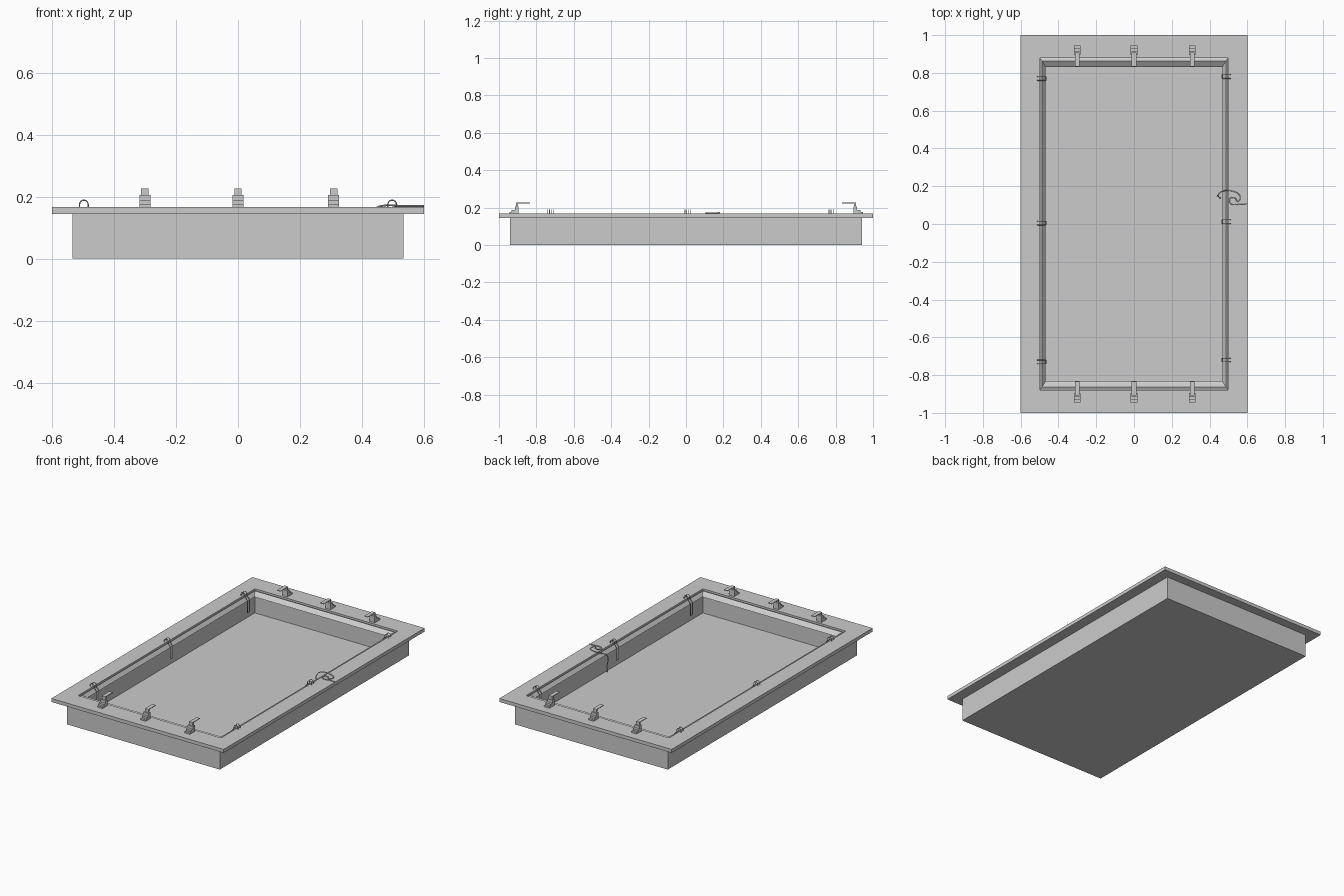
import bpy, bmesh, math

if "Cube" in bpy.data.objects:
    bpy.data.objects.remove(bpy.data.objects["Cube"])

TOP = 0.167


def finish(name, bm):
    bmesh.ops.recalc_face_normals(bm, faces=bm.faces)
    me = bpy.data.meshes.new(name)
    bm.to_mesh(me)
    bm.free()
    ob = bpy.data.objects.new(name, me)
    bpy.context.collection.objects.link(ob)
    return ob


def ring_shell(name, sections, cap=False, loop=False):
    """Stack of rectangles (half x, half y, z) joined by quads."""
    bm = bmesh.new()
    rings = [[bm.verts.new((sx * hx, sy * hy, z))
              for sx, sy in ((-1, -1), (1, -1), (1, 1), (-1, 1))]
             for hx, hy, z in sections]
    pairs = list(zip(rings, rings[1:]))
    if loop:
        pairs.append((rings[-1], rings[0]))
    for a, b in pairs:
        for i in range(4):
            j = (i + 1) % 4
            bm.faces.new((a[i], a[j], b[j], b[i]))
    if cap:
        bm.faces.new(rings[0])
        bm.faces.new(rings[-1])
    return finish(name, bm)


def prism(name, profile, x, half_w, side):
    """Extrude a (y, z) profile across x; side flips it to the other end."""
    bm = bmesh.new()
    f = bm.faces.new([bm.verts.new((x - half_w, side * y, z)) for y, z in profile])
    ext = bmesh.ops.extrude_face_region(bm, geom=[f])
    bmesh.ops.translate(bm, vec=(2 * half_w, 0, 0),
                        verts=[v for v in ext['geom'] if isinstance(v, bmesh.types.BMVert)])
    return finish(name, bm)


def wire(name, pts, radius, smooth=False):
    cu = bpy.data.curves.new(name, 'CURVE')
    cu.dimensions = '3D'
    cu.bevel_depth = radius
    cu.bevel_resolution = 1
    cu.use_fill_caps = True
    cu.resolution_u = 5
    if smooth:
        sp = cu.splines.new('BEZIER')
        sp.bezier_points.add(len(pts) - 1)
        for bp, p in zip(sp.bezier_points, pts):
            bp.co = p
            bp.handle_left_type = bp.handle_right_type = 'AUTO'
    else:
        sp = cu.splines.new('POLY')
        sp.points.add(len(pts) - 1)
        for sp_pt, p in zip(sp.points, pts):
            sp_pt.co = (*p, 1)
    ob = bpy.data.objects.new(name, cu)
    bpy.context.collection.objects.link(ob)
    return ob


# tray with wide flange
ring_shell("tray", [(0.533, 0.942, 0), (0.533, 0.942, 0.145), (0.6, 1, 0.145),
                    (0.6, 1, TOP), (0.498, 0.88, TOP), (0.498, 0.88, 0.015)], cap=True)

# bevelled lip around the inside of the opening
ring_shell("inner_lip", [(0.498, 0.88, 0.155), (0.486, 0.862, 0.164),
                         (0.468, 0.832, 0.142), (0.498, 0.88, 0.138)], loop=True)

# stepped clips with thin tongues at both short ends
base = [(0.895, TOP), (0.945, TOP), (0.945, 0.176), (0.932, 0.176), (0.932, 0.188),
        (0.915, 0.188), (0.915, 0.206), (0.895, 0.206)]
tongue = [(0.897, 0.204), (0.909, 0.204), (0.909, 0.226), (0.835, 0.226),
          (0.835, 0.222), (0.897, 0.222)]
for side in (-1, 1):
    for x in (-0.3, 0, 0.308):
        prism("clip_base", base, x, 0.018, side)
        prism("clip_tongue", tongue, x, 0.012, side)

# double-wire hooks over the long inner edges
for side, ys in ((-1, (0.77, 0.005, -0.73)), (1, (0.78, 0.012, -0.72))):
    for y in ys:
        arch = [(0.511, TOP)]
        arch += [(0.497 + 0.014 * math.cos(a * math.pi / 8),
                  0.175 + 0.014 * math.sin(a * math.pi / 8)) for a in range(9)]
        arch += [(0.483, TOP), (0.466, 0.145), (0.466, 0.07)]
        pts = [(side * x, y - 0.01, z) for x, z in arch]
        pts += [(side * x, y + 0.01, z) for x, z in reversed(arch)]
        wire("edge_hook", pts, 0.002)

# loose curled wire lying across the flange, one end hanging in the tray
wire("loose_wire", [(0.46, 0.135, 0.045), (0.447, 0.145, 0.05), (0.445, 0.15, 0.08),
                    (0.445, 0.153, 0.16), (0.462, 0.171, 0.17), (0.535, 0.17, 0.17),
                    (0.56, 0.148, 0.17), (0.55, 0.12, 0.17), (0.535, 0.137, 0.17),
                    (0.51, 0.137, 0.17), (0.51, 0.11, 0.17), (0.535, 0.103, 0.17),
                    (0.565, 0.107, 0.17), (0.6, 0.105, 0.17)], 0.003, smooth=True)
